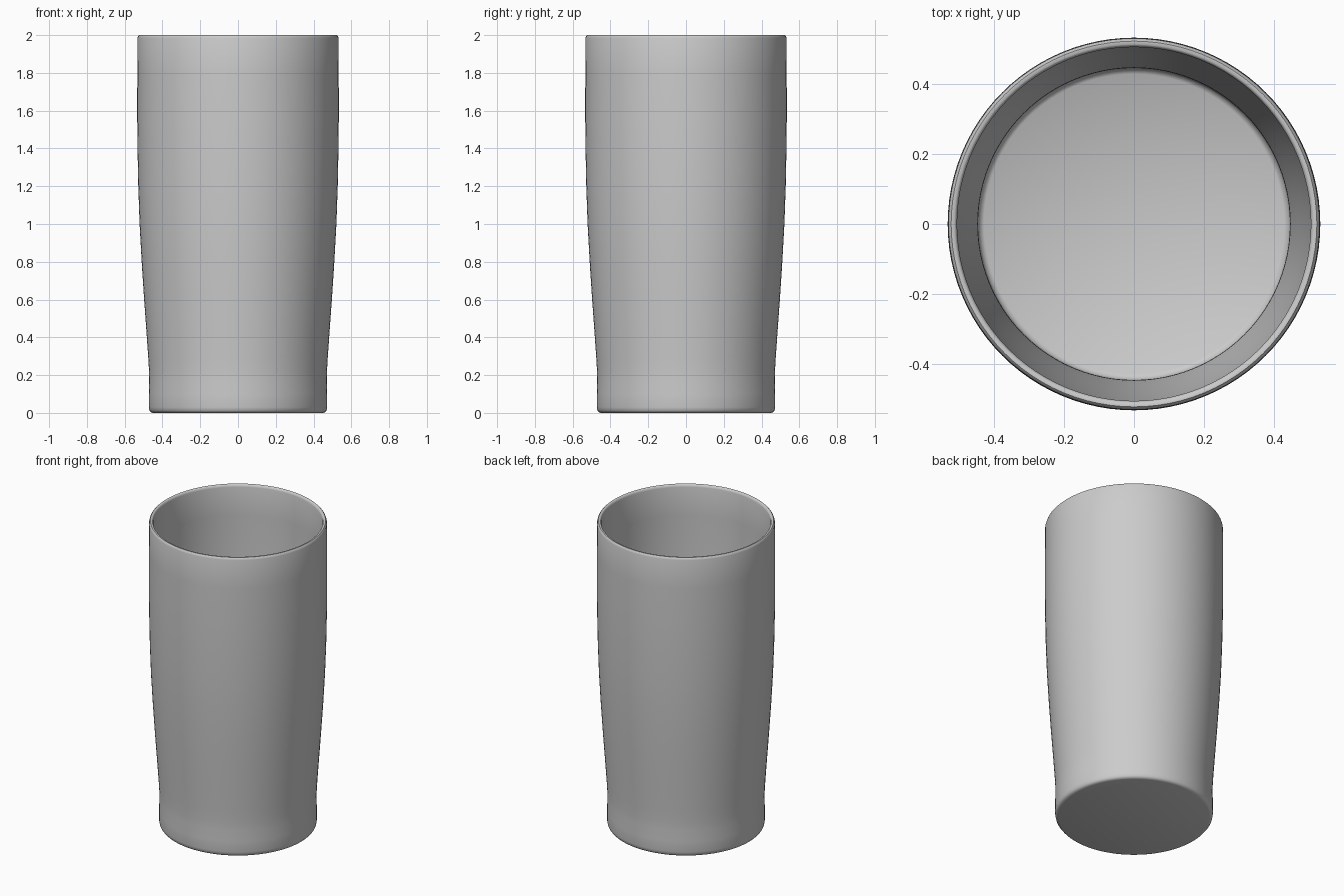
import bpy
import bmesh
import math

default = bpy.data.objects.get("Cube")
if default:
    bpy.data.objects.remove(default, do_unlink=True)

SIDES = 96

# One plain grey for the whole vessel
grey = bpy.data.materials.new("plain grey")
grey.use_nodes = True
colour = (0.6, 0.6, 0.6, 1)
grey.diffuse_color = colour
grey.node_tree.nodes["Principled BSDF"].inputs["Base Color"].default_value = colour


def lathe(name, profile, material):
    """Spin a (radius, height) profile round z; its end points lie on the axis."""
    bm = bmesh.new()
    verts = [bm.verts.new((r, 0, z)) for r, z in profile]
    edges = [bm.edges.new(pair) for pair in zip(verts, verts[1:])]
    bmesh.ops.spin(bm, geom=verts + edges, cent=(0, 0, 0), axis=(0, 0, 1),
                   angle=math.tau, steps=SIDES, use_duplicate=False)
    bmesh.ops.remove_doubles(bm, verts=bm.verts, dist=0.0005)
    bmesh.ops.recalc_face_normals(bm, faces=bm.faces)
    mesh = bpy.data.meshes.new(name)
    bm.to_mesh(mesh)
    bm.free()
    mesh.materials.append(material)
    obj = bpy.data.objects.new(name, mesh)
    bpy.context.collection.objects.link(obj)
    bpy.ops.object.select_all(action="DESELECT")
    obj.select_set(True)
    bpy.context.view_layer.objects.active = obj
    bpy.ops.object.shade_smooth_by_angle(angle=math.radians(40))
    return obj


# Outer wall: rounded foot, slight waist, then a gentle swell
foot = [(0, 0), (0.45, 0), (0.462, 0.004), (0.469, 0.013), (0.472, 0.03)]
wall = [(0.472, 0.1), (0.47, 0.17), (0.471, 0.22), (0.475, 0.29),
        (0.484, 0.42), (0.497, 0.6), (0.51, 0.8), (0.521, 1.0),
        (0.528, 1.2), (0.532, 1.4), (0.534, 1.6), (0.533, 1.8)]

# Rounded rim
rim = [(0.532, 1.985), (0.529, 1.995), (0.524, 2.0),
       (0.515, 2.0), (0.51, 1.996), (0.507, 1.985)]

# Inner wall follows the outer one, ending in a flat floor
THICKNESS = 0.023
inside = [(r - THICKNESS, z) for r, z in reversed(wall)]
floor = [(0.447, 0.05), (0.442, 0.035), (0.43, 0.027), (0, 0.025)]

lathe("tumbler", foot + wall + rim + inside + floor, grey)
